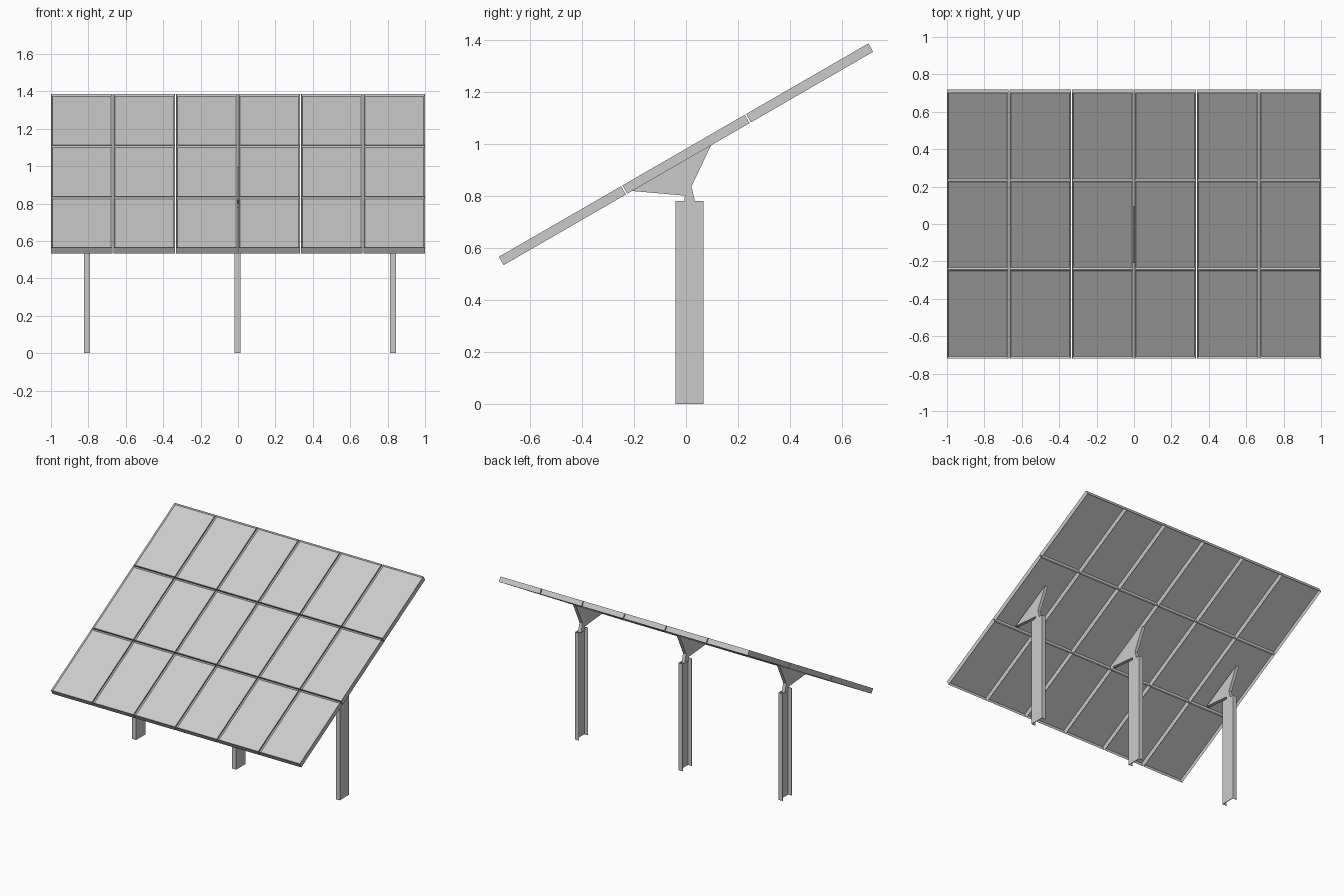
import bpy, bmesh
from math import radians
from mathutils import Matrix

if "Cube" in bpy.data.objects:
    bpy.data.objects.remove(bpy.data.objects["Cube"])

TILT = radians(30)
WIDTH, LENGTH, THICK = 2.0, 1.64, 0.037
COLS, ROWS, GAP, RIM = 6, 3, 0.006, 0.007
ARRAY = Matrix.Translation((0, 0, 0.959)) @ Matrix.Rotation(TILT, 4, 'X')


def add_object(name, mesh, matrix):
    ob = bpy.data.objects.new(name, mesh)
    ob.matrix_world = matrix
    bpy.context.collection.objects.link(ob)
    return ob


def to_mesh(bm, name):
    bmesh.ops.recalc_face_normals(bm, faces=bm.faces)
    me = bpy.data.meshes.new(name)
    bm.to_mesh(me)
    bm.free()
    return me


def extruded(name, points, vec):
    bm = bmesh.new()
    face = bm.faces.new([bm.verts.new(p) for p in points])
    res = bmesh.ops.extrude_face_region(bm, geom=[face], use_keep_orig=True)
    verts = [v for v in res['geom'] if isinstance(v, bmesh.types.BMVert)]
    bmesh.ops.translate(bm, verts=verts, vec=vec)
    return to_mesh(bm, name)


# framed panel: shallow recess on top, deeper recess underneath
pw = (WIDTH - GAP * (COLS - 1)) / COLS
pl = (LENGTH - GAP * (ROWS - 1)) / ROWS
bm = bmesh.new()
bmesh.ops.create_cube(bm, size=1, matrix=Matrix.Diagonal((pw, pl, THICK, 1)))
top = [f for f in bm.faces if f.normal.z > 0.5]
bottom = [f for f in bm.faces if f.normal.z < -0.5]
for faces, depth in ((top, 0.009), (bottom, 0.021)):
    bmesh.ops.inset_individual(bm, faces=faces, thickness=RIM, use_even_offset=True)
    bmesh.ops.translate(bm, verts=faces[0].verts[:], vec=-faces[0].normal * depth)
panel = to_mesh(bm, "solar_panel")

# grid of tilted panels
for i in range(COLS):
    for j in range(ROWS):
        x = (i - (COLS - 1) / 2) * (pw + GAP)
        y = (j - (ROWS - 1) / 2) * (pl + GAP)
        add_object("solar_panel", panel, ARRAY @ Matrix.Translation((x, y, 0)))

# channel-section post, open towards -x
W, Y0, Y1, T = 0.016, -0.04, 0.067, 0.004
section = [(-W, Y0), (W, Y0), (W, Y1), (-W, Y1), (-W, Y1 - T),
           (W - T, Y1 - T), (W - T, Y0 + T), (-W, Y0 + T)]
post = extruded("post", [(x, y, 0) for x, y in section], (0, 0, 0.78))

# bracket plate that carries the panels
B = 0.012
profile = [(-0.208, 0.818), (-0.004, 0.80), (-0.008, 0.77), (0.037, 0.77),
           (0.021, 0.835), (0.096, 0.993)]
bracket = extruded("bracket", [(-B, y, z) for y, z in profile], (2 * B, 0, 0))

for x in (-0.808, -0.003, 0.83):
    place = Matrix.Translation((x, 0, 0))
    add_object("post", post, place)
    add_object("bracket", bracket, place)
